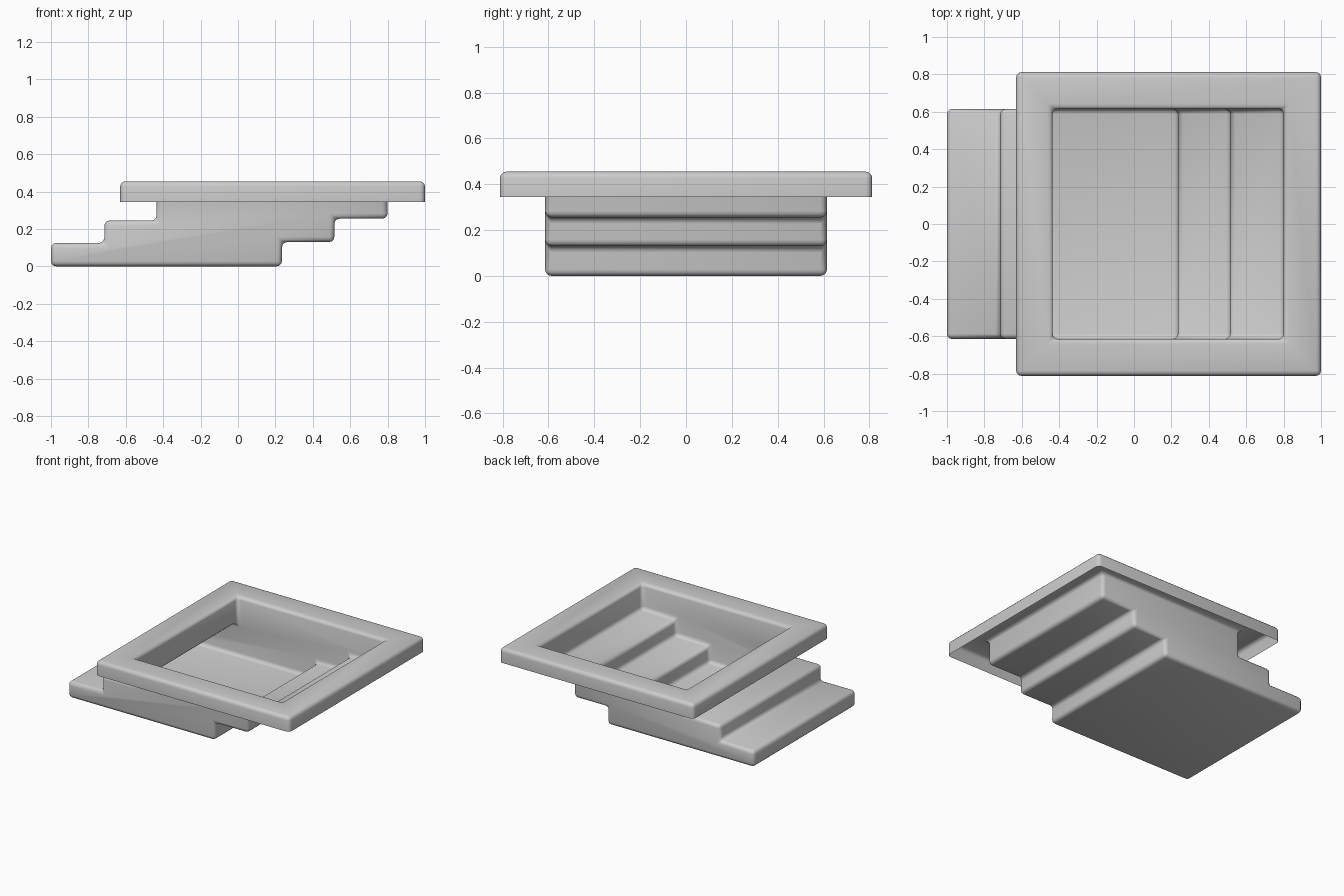
import bpy, bmesh, math

if "Cube" in bpy.data.objects:
    bpy.data.objects.remove(bpy.data.objects["Cube"])

# stepped basin outline seen from the front (x, z); the top edge stays open
PROFILE = [(-0.435, 0.455), (-0.435, 0.245), (-0.715, 0.245), (-0.715, 0.125),
           (-1.0, 0.125), (-1.0, 0.0), (0.235, 0.0), (0.235, 0.13),
           (0.515, 0.13), (0.515, 0.255), (0.80, 0.255), (0.80, 0.455)]
HALF_W = 0.615
RIM_X, RIM_Y = (-0.63, 1.0), 0.812
RIM_TOP, RIM_BOTTOM = 0.455, 0.345

bm = bmesh.new()

# basin: thin sheet swept across the width, closed by two stepped sides
front = [bm.verts.new((x, -HALF_W, z)) for x, z in PROFILE]
back = [bm.verts.new((x, HALF_W, z)) for x, z in PROFILE]
for i in range(len(PROFILE) - 1):
    bm.faces.new((front[i], front[i + 1], back[i + 1], back[i]))
bm.faces.new(front)
bm.faces.new(back[::-1])


# rim: flat frame around the opening with a skirt hanging down
def rim_loop(z):
    a, b = RIM_X
    return [bm.verts.new((x, y, z)) for x, y in
            ((a, -RIM_Y), (b, -RIM_Y), (b, RIM_Y), (a, RIM_Y))]


inner = [front[0], front[-1], back[-1], back[0]]
outer, skirt = rim_loop(RIM_TOP), rim_loop(RIM_BOTTOM)
for i in range(4):
    j = (i + 1) % 4
    bm.faces.new((outer[i], outer[j], inner[j], inner[i]))
    bm.faces.new((skirt[i], skirt[j], outer[j], outer[i]))

bmesh.ops.recalc_face_normals(bm, faces=bm.faces[:])
bm.normal_update()
top = next(f for f in bm.faces if all(v in inner or v in outer for v in f.verts))
if top.normal.z < 0:
    bmesh.ops.reverse_faces(bm, faces=bm.faces[:])

# soften every fold
folds = [e for e in bm.edges if len(e.link_faces) == 2
         and e.calc_face_angle(0) > math.radians(30)]
bmesh.ops.bevel(bm, geom=folds, offset=0.028, segments=3, profile=0.5,
                affect='EDGES', clamp_overlap=True)

mesh = bpy.data.meshes.new("stepped_basin")
bm.to_mesh(mesh)
bm.free()
obj = bpy.data.objects.new("stepped_basin", mesh)
bpy.context.collection.objects.link(obj)
bpy.context.view_layer.objects.active = obj
obj.select_set(True)
bpy.ops.object.shade_smooth_by_angle(angle=math.radians(40))
